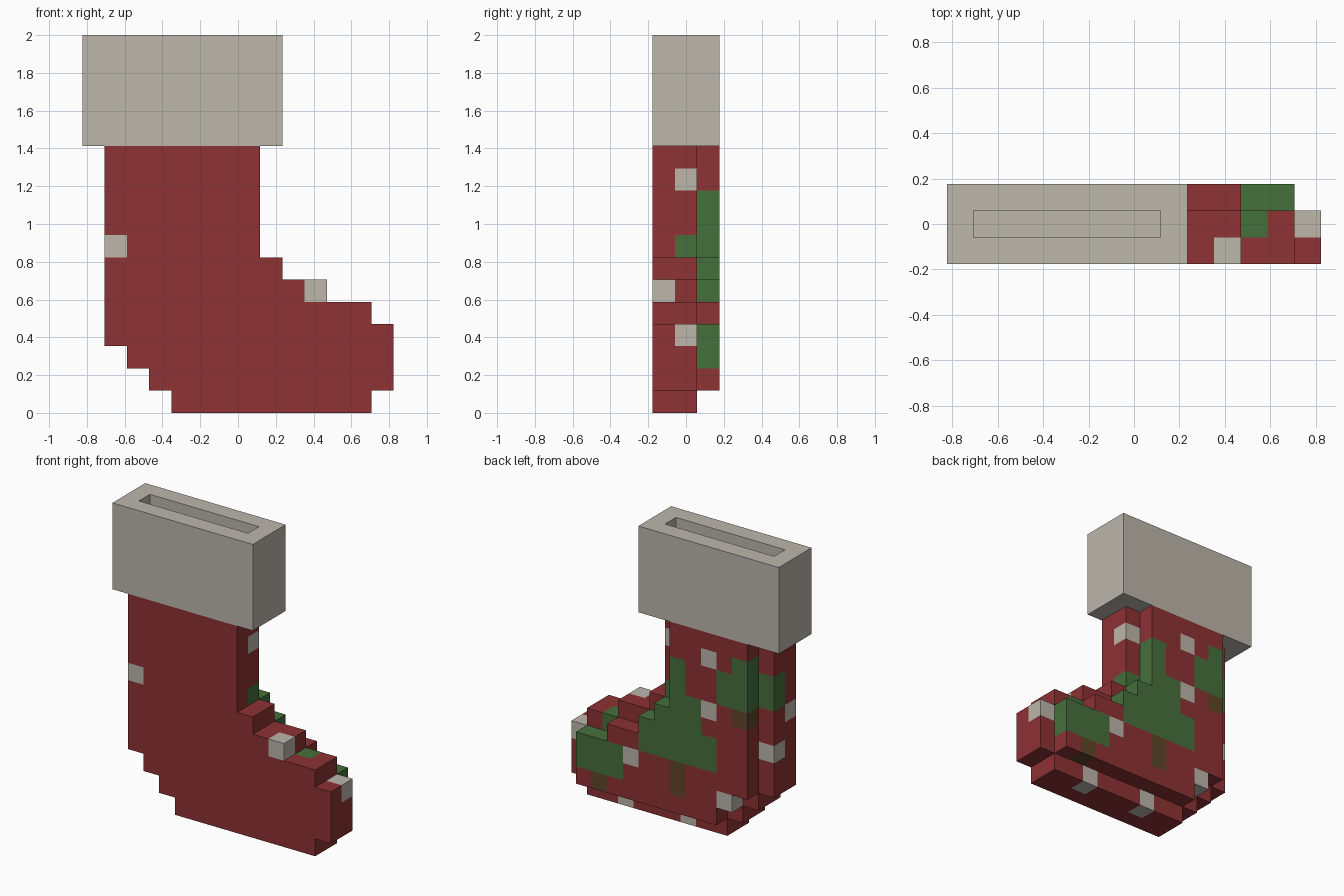
import bpy, bmesh
from mathutils import Vector

cube = bpy.data.objects.get("Cube")
if cube:
    bpy.data.objects.remove(cube)

U = 2 / 17  # size of one block


def material(name, hexa):
    def lin(c):
        c /= 255
        return c / 12.92 if c <= 0.04045 else ((c + 0.055) / 1.055) ** 2.4
    rgba = [lin(int(hexa[k:k + 2], 16)) for k in (0, 2, 4)] + [1]
    m = bpy.data.materials.new(name)
    m.use_nodes = True
    m.diffuse_color = rgba
    m.node_tree.nodes["Principled BSDF"].inputs["Base Color"].default_value = rgba
    return m


red = material("red wool", "8E3234")
cream = material("cream fleece", "BCB7AB")
green = material("tree green", "46703B")
brown = material("trunk brown", "5E4527")


def point(x, y, z):
    return Vector(((x - 7) * U, (y - 1.5) * U, z * U))


def finish(name, bm, mats):
    bmesh.ops.remove_doubles(bm, verts=bm.verts, dist=1e-4)
    bmesh.ops.dissolve_limit(bm, angle_limit=0.01, verts=bm.verts, edges=bm.edges,
                             delimit={'MATERIAL'})
    mesh = bpy.data.meshes.new(name)
    bm.to_mesh(mesh)
    bm.free()
    for m in mats:
        mesh.materials.append(m)
    ob = bpy.data.objects.new(name, mesh)
    bpy.context.collection.objects.link(ob)
    return ob


def blocks(name, cells, mats, open_top=None):
    """Skin of a set of blocks; cells maps (x, y, z) to a material slot."""
    bm = bmesh.new()
    for cell, slot in cells.items():
        for axis in range(3):
            for side in (0, 1):
                near = list(cell)
                near[axis] += 2 * side - 1
                if tuple(near) in cells or (axis == 2 and near[2] == open_top):
                    continue
                ring = []
                for a, b in ((0, 0), (1, 0), (1, 1), (0, 1)):
                    p = list(cell)
                    p[axis] += side
                    p[(axis + 1) % 3] += a
                    p[(axis + 2) % 3] += b
                    ring.append(bm.verts.new(point(*p)))
                f = bm.faces.new(ring if side else ring[::-1])
                f.material_index = slot
    return finish(name, bm, mats)


# Outline rows from the sole up: first and last column
front_rows = [(4, 13), (3, 14), (2, 14), (1, 14), (1, 13), (1, 11), (1, 9)] + [(1, 8)] * 5
back_rows = [(0, 0), (4, 13), (3, 13), (2, 13), (2, 11), (2, 9), (2, 8)] + [(2, 7)] * 5
RED, CREAM, GREEN, BROWN = range(4)
sock = {}
for y, rows in enumerate((front_rows, front_rows, back_rows)):
    for z, (a, b) in enumerate(rows):
        for x in range(a, b):
            sock[x, y, z] = RED


def paint_back(x, z, slot):
    """Colour the rearmost block of a column."""
    sock[x, 2 if (x, 2, z) in sock else 1, z] = slot


def tree(x, base, heights, trunk):
    for d, h in enumerate(heights):
        for z in range(base, base + h):
            paint_back(x + d, z, GREEN)
            paint_back(x - d, z, GREEN)
    for z in range(base - trunk, base):
        paint_back(x, z, BROWN)


# Fir trees, then snowflakes on the back and front
tree(6, 4, (6, 4, 2), 2)
tree(2, 8, (3, 2), 1)
tree(11, 2, (3, 2), 1)
for x, z in ((4, 10), (4, 7), (9, 3), (3, 2), (10, 0), (6, 0), (13, 3), (7, 10), (1, 5)):
    paint_back(x, z, CREAM)
sock[1, 0, 7] = sock[10, 0, 5] = CREAM
blocks("stocking", sock, [red, cream, green, brown], open_top=12)

# Cuff with a slot in the top
cuff = {(x, y, z): 0 for x in range(9) for y in range(3) for z in range(12, 17)
        if not (y == 1 and 1 <= x <= 7)}
blocks("cuff", cuff, [cream])

# Underside of the cuff, closing the slot
bm = bmesh.new()
bm.faces.new([bm.verts.new(point(x, y, 12)) for x, y in ((1, 1), (1, 2), (8, 2), (8, 1))])
finish("cuff_floor", bm, [cream])
